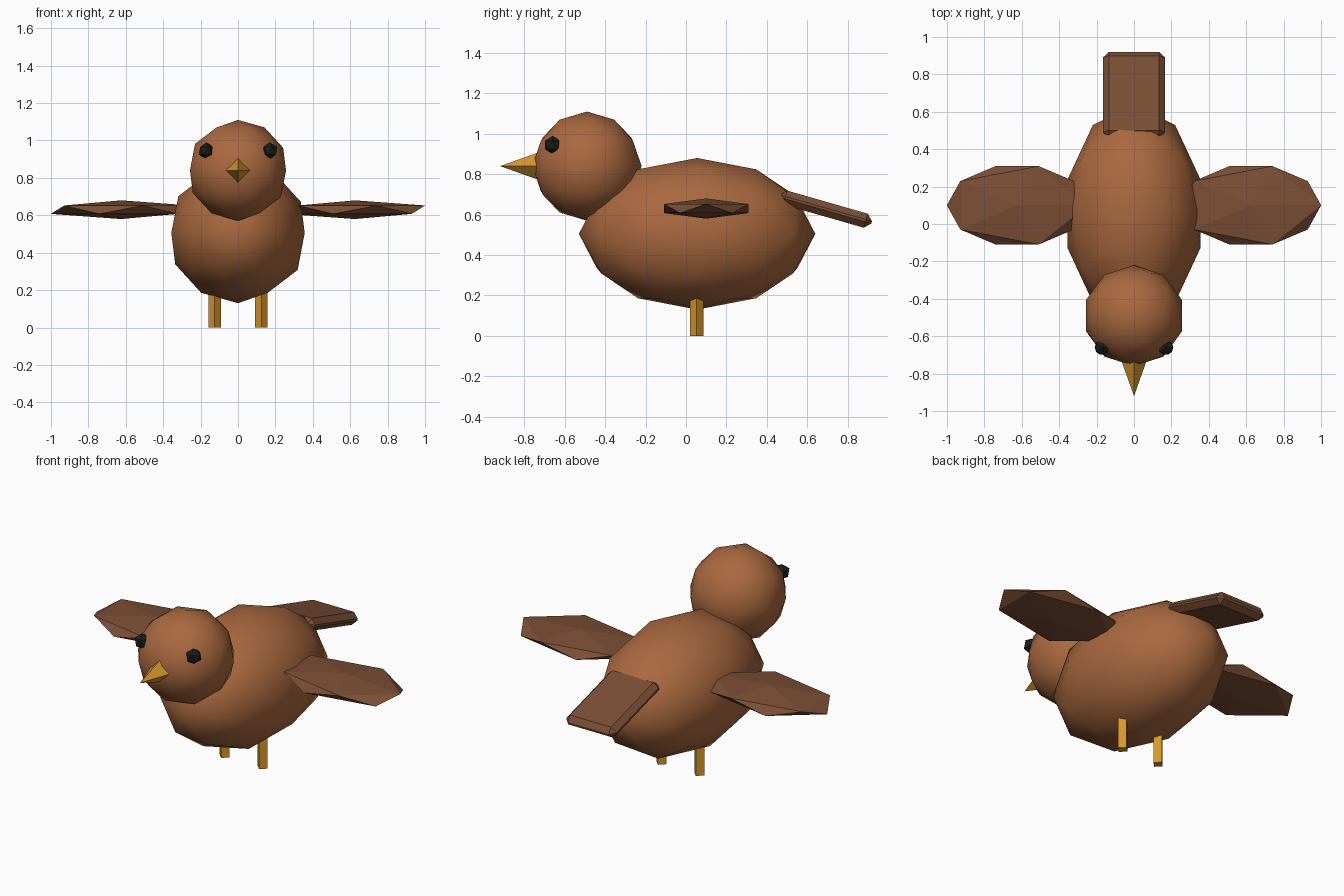
import bpy
import math

if "Cube" in bpy.data.objects:
    bpy.data.objects.remove(bpy.data.objects["Cube"])


def material(name, rgb):
    m = bpy.data.materials.new(name)
    m.diffuse_color = (*rgb, 1)
    m.use_nodes = True
    m.node_tree.nodes["Principled BSDF"].inputs["Base Color"].default_value = m.diffuse_color
    return m


BROWN = material("warm_brown", (0.40, 0.14, 0.05))
DARK_BROWN = material("feather_brown", (0.20, 0.078, 0.036))
ORANGE = material("amber", (0.68, 0.31, 0.025))
BLACK = material("black", (0.012, 0.013, 0.013))


def finish(name, mat, scale=(1, 1, 1), smooth=False):
    ob = bpy.context.object
    ob.name = name
    ob.scale = scale
    ob.data.materials.append(mat)
    bpy.ops.object.transform_apply(location=False, rotation=False, scale=True)
    if smooth:
        bpy.ops.object.shade_smooth()
    return ob


def ball(name, mat, loc, scale, subdivisions, smooth=False):
    bpy.ops.mesh.primitive_ico_sphere_add(subdivisions=subdivisions, radius=1, location=loc)
    return finish(name, mat, scale, smooth)


# Body and head
ball("body", BROWN, (0, 0.055, 0.505), (0.375, 0.585, 0.375), 2, True)
ball("head", BROWN, (0, -0.49, 0.84), (0.27, 0.27, 0.27), 2, True)

# Four-sided beak pointing forward
bpy.ops.mesh.primitive_cone_add(vertices=4, radius1=0.075, radius2=0, depth=0.21,
                                location=(0, -0.815, 0.84), rotation=(math.pi / 2, 0, 0))
finish("beak", ORANGE)

# Paired eyes, wings and legs
for side, s in (("left", -1), ("right", 1)):
    ball(side + "_eye", BLACK, (0.17 * s, -0.66, 0.945), (0.045, 0.045, 0.045), 1)
    ball(side + "_wing", DARK_BROWN, (0.625 * s, 0.10, 0.63), (0.42, 0.246, 0.05), 1)
    bpy.ops.mesh.primitive_cylinder_add(vertices=4, radius=0.033, depth=0.26,
                                        location=(0.125 * s, 0.053, 0.13))
    finish(side + "_leg", ORANGE)

# Tail: sloping slab with chamfered edges
bpy.ops.mesh.primitive_cube_add(size=1, location=(0, 0.69, 0.627),
                                rotation=(-math.radians(16), 0, 0))
tail = finish("tail", DARK_BROWN, (0.33, 0.475, 0.072))
bevel = tail.modifiers.new("chamfer", "BEVEL")
bevel.width = 0.03
bevel.segments = 1
